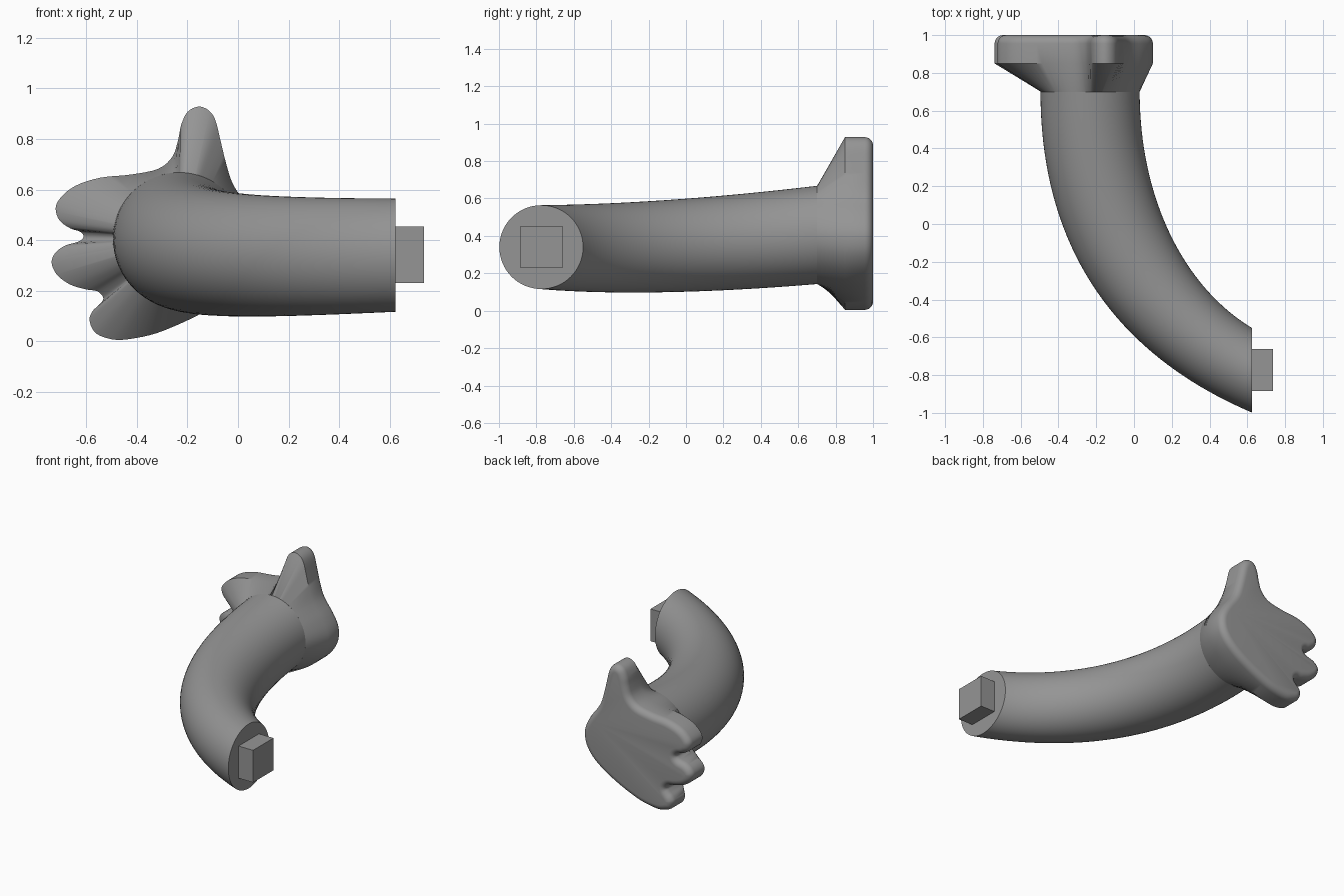
import bpy, bmesh, math
from mathutils import Vector

if "Cube" in bpy.data.objects:
    bpy.data.objects.remove(bpy.data.objects["Cube"])

grey = bpy.data.materials.new("plain_grey")
grey.diffuse_color = (0.30, 0.30, 0.30, 1)
grey.use_nodes = True
grey.node_tree.nodes["Principled BSDF"].inputs["Base Color"].default_value = grey.diffuse_color


def loft(name, rings):
    """Skin a stack of equal-length closed rings and cap both ends."""
    bm = bmesh.new()
    loops = [[bm.verts.new(p) for p in ring] for ring in rings]
    n = len(loops[0])
    for a, b in zip(loops, loops[1:]):
        for i in range(n):
            j = (i + 1) % n
            bm.faces.new((a[i], a[j], b[j], b[i]))
    bm.faces.new(loops[0])
    bm.faces.new(loops[-1])
    bmesh.ops.recalc_face_normals(bm, faces=bm.faces)
    mesh = bpy.data.meshes.new(name)
    bm.to_mesh(mesh)
    bm.free()
    ob = bpy.data.objects.new(name, mesh)
    bpy.context.collection.objects.link(ob)
    mesh.materials.append(grey)
    bpy.ops.object.select_all(action='DESELECT')
    ob.select_set(True)
    bpy.context.view_layer.objects.active = ob
    bpy.ops.object.shade_smooth_by_angle(angle=math.radians(32))
    return ob


def bezier(p, t):
    s = 1 - t
    return s**3 * p[0] + 3 * s*s*t * p[1] + 3 * s*t*t * p[2] + t**3 * p[3]


# Arm: round sections spanning an inner and an outer rail
inner = [Vector(p) for p in ((.03, .7), (.03, .12), (.275, -.34), (.624, -.55))]
outer = [Vector(p) for p in ((-.495, .7), (-.495, -.2), (-.025, -.722), (.624, -.998))]
rings = []
for k in range(41):
    t = k / 40
    a, b = bezier(inner, t), bezier(outer, t)
    mid, half = (a + b) / 2, (a - b) / 2
    z = .34 + .065 * (1 - t)**3 - .03 * t * (1 - t)
    r = .2625 + (.224 - .2625) * t
    ring = []
    for i in range(64):
        u = math.tau * i / 64
        c = mid + half * math.cos(u)
        ring.append((c.x, c.y, z + r * math.sin(u)))
    rings.append(ring)
loft("arm", rings)

# Hand outline (x, z), from the thumb tip round the fingers and the heel
outline = [Vector(p) for p in (
    (-.158, .928), (-.2, .907), (-.225, .856), (-.237, .797), (-.26, .73),
    (-.316, .682), (-.426, .659), (-.544, .647), (-.643, .615), (-.702, .568),
    (-.722, .525), (-.706, .477), (-.663, .446), (-.627, .434), (-.611, .414),
    (-.631, .394), (-.682, .379), (-.722, .351), (-.738, .312), (-.718, .264),
    (-.667, .225), (-.604, .205), (-.556, .197), (-.533, .17), (-.548, .146),
    (-.576, .118), (-.588, .083), (-.568, .036), (-.52, .012), (-.458, .005),
    (-.347, .024), (-.249, .06), (-.15, .107), (-.05, .165), (.035, .235),
    (.085, .31), (.1, .385), (.088, .45), (.05, .52), (0, .588),
    (-.028, .64), (-.051, .718), (-.07, .797), (-.09, .876), (-.118, .915))]
m = len(outline)
curve = []
for i in range(m):
    p0, p1, p2, p3 = (outline[(i + d) % m] for d in (-1, 0, 1, 2))
    ctrl = [p1, p1 + (p2 - p0) / 6, p2 - (p3 - p1) / 6, p2]
    curve += [bezier(ctrl, k / 4) for k in range(4)]
n = len(curve)

# Wrist circle points matched to the outline by direction
wrist_c, wrist_r = Vector((-.2325, .405)), .2625
wrist, prev = [], None
for p in curve:
    d = p - wrist_c
    ang = math.atan2(d.y, d.x)
    if prev is not None:
        while ang < prev - math.pi:
            ang += math.tau
        ang = max(ang, prev + .002)
    prev = ang
    wrist.append(wrist_c + wrist_r * Vector((math.cos(ang), math.sin(ang))))

# Inward normals for the rounded palm edge
inward = []
for i in range(n):
    t = (curve[(i + 1) % n] - curve[i - 1]).normalized()
    inward.append(Vector((-t.y, t.x)))

layers = [(wrist, .7), (curve, .85)]
fillet = .045
for k in range(7):
    u = math.pi / 2 * k / 6
    inset = fillet * (1 - math.cos(u))
    layers.append(([p + q * inset for p, q in zip(curve, inward)],
                   1 - fillet + fillet * math.sin(u)))
loft("hand", [[(p.x, y, p.y) for p in pts] for pts, y in layers])

# Square peg on the shoulder end
x0, x1, yc, zc, h = .6, .736, -.773, .341, .112
loft("shoulder_peg", [[(x, yc + sy * h, zc + sz * h)
     for sy, sz in ((-1, -1), (1, -1), (1, 1), (-1, 1))] for x in (x0, x1)])
